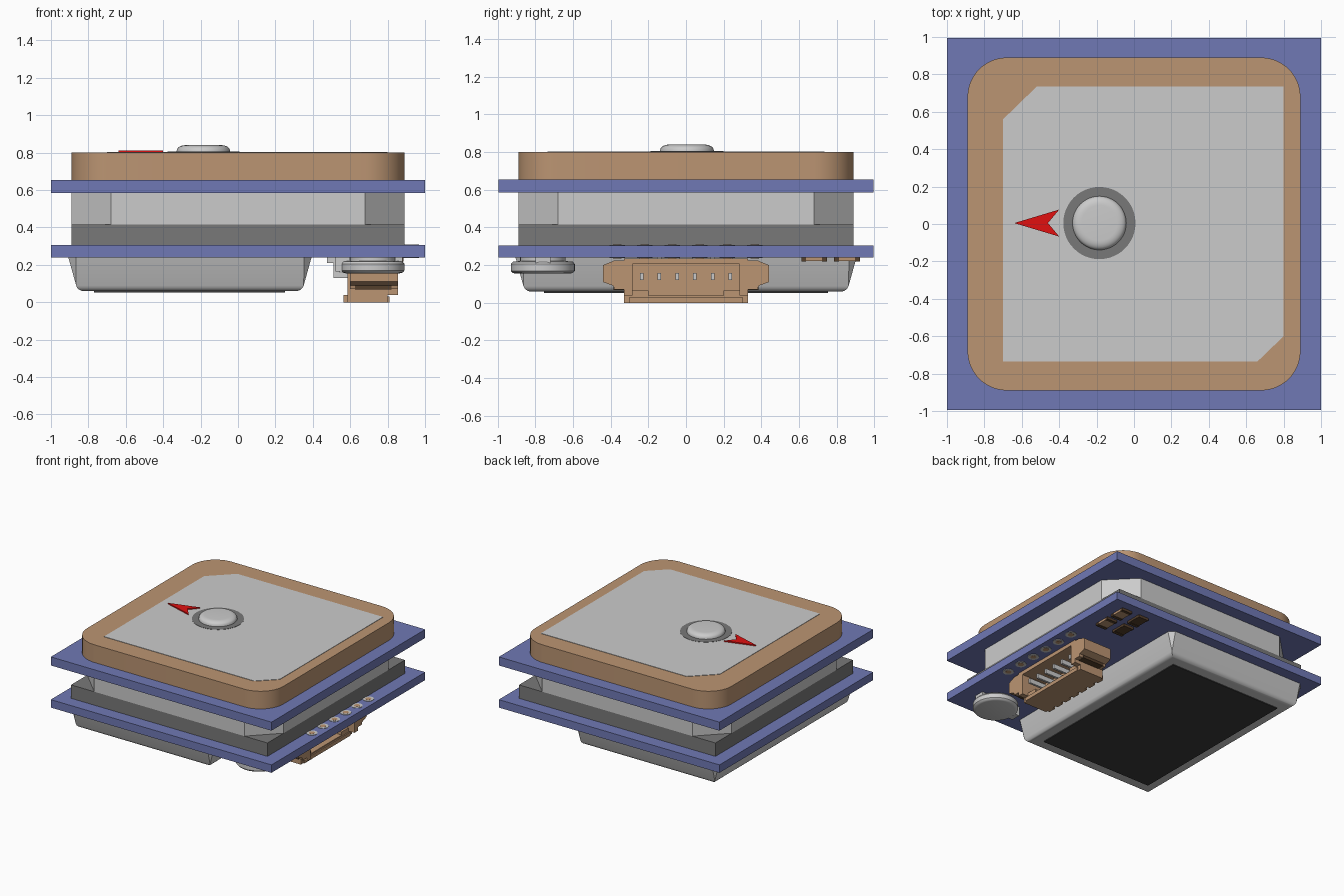
import bpy, bmesh
from math import sin, cos, pi, radians

if "Cube" in bpy.data.objects:
    bpy.data.objects.remove(bpy.data.objects["Cube"])


def material(name, rgb):
    m = bpy.data.materials.new(name)
    m.diffuse_color = (*rgb, 1)
    m.use_nodes = True
    m.node_tree.nodes["Principled BSDF"].inputs["Base Color"].default_value = m.diffuse_color
    return m


BLUE = material("board_blue", (0.16, 0.19, 0.46))
TAN = material("ceramic_tan", (0.50, 0.30, 0.17))
DARK = material("dark_grey", (0.19, 0.19, 0.19))
BLACK = material("label_black", (0.045, 0.045, 0.045))
BROWN = material("slot_brown", (0.09, 0.05, 0.025))
RED = material("arrow_red", (0.75, 0.005, 0.005))


def finish(name, bm, mat=None, smooth=False):
    bmesh.ops.recalc_face_normals(bm, faces=bm.faces)
    me = bpy.data.meshes.new(name)
    bm.to_mesh(me)
    bm.free()
    ob = bpy.data.objects.new(name, me)
    bpy.context.collection.objects.link(ob)
    if mat:
        me.materials.append(mat)
    if smooth:
        bpy.ops.object.select_all(action='DESELECT')
        ob.select_set(True)
        bpy.context.view_layer.objects.active = ob
        bpy.ops.object.shade_smooth_by_angle(angle=radians(35))
    return ob


def add_prism(bm, pts, z0, z1):
    lo = [bm.verts.new((x, y, z0)) for x, y in pts]
    hi = [bm.verts.new((x, y, z1)) for x, y in pts]
    bm.faces.new(lo[::-1])
    bm.faces.new(hi)
    for i in range(len(pts)):
        j = (i + 1) % len(pts)
        bm.faces.new((lo[i], lo[j], hi[j], hi[i]))


def prism(name, pts, z0, z1, mat=None, smooth=False):
    bm = bmesh.new()
    add_prism(bm, pts, z0, z1)
    return finish(name, bm, mat, smooth)


def boxes(name, specs, mat=None):
    """Each spec is x0, x1, y0, y1, z0, z1."""
    bm = bmesh.new()
    for x0, x1, y0, y1, z0, z1 in specs:
        add_prism(bm, [(x0, y0), (x1, y0), (x1, y1), (x0, y1)], z0, z1)
    return finish(name, bm, mat)


def circle(cx, cy, r, n=32):
    return [(cx + r * cos(2 * pi * i / n), cy + r * sin(2 * pi * i / n)) for i in range(n)]


def rounded_square(h, r, n=12):
    return [(sx * (h - r) + r * cos(a0 + pi / 2 * i / n), sy * (h - r) + r * sin(a0 + pi / 2 * i / n))
            for sx, sy, a0 in ((1, 1, 0), (-1, 1, pi / 2), (-1, -1, pi), (1, -1, 1.5 * pi))
            for i in range(n + 1)]


def lathe(name, cx, cy, profile, mat=None, n=48):
    bm = bmesh.new()
    rings = [[bm.verts.new((x, y, z)) for x, y in circle(cx, cy, r, n)] for r, z in profile]
    bm.faces.new(rings[0])
    bm.faces.new(rings[-1])
    for a, b in zip(rings, rings[1:]):
        for i in range(n):
            j = (i + 1) % n
            bm.faces.new((a[i], a[j], b[j], b[i]))
    return finish(name, bm, mat, True)


# Circuit boards
boxes("lower_board", [(-1, 1, -.995, .995, .24, .305)], BLUE)
boxes("upper_board", [(-1, 1, -.995, .995, .585, .655)], BLUE)

# Foam pad and chamfered shield between the boards
boxes("foam_pad", [(-.89, .89, -.89, .89, .305, .415)], DARK)
a, b = .89, .68
prism("middle_shield", [(a, -b), (a, b), (b, a), (-b, a), (-a, b), (-a, -b), (-b, -a), (b, -a)],
      .415, .585)

# Ceramic antenna with metal patch
prism("ceramic_antenna", rounded_square(.89, .21), .655, .80, TAN, True)
prism("antenna_patch", [(-.70, -.735), (.66, -.735), (.80, -.60), (.80, .735), (-.52, .735), (-.70, .56)],
      .799, .803)

# Feed pin and its ring
lathe("pin_ring", -.185, .005, [(.193, .80), (.193, .805)], DARK)
lathe("feed_pin", -.185, .005,
      [(.144, .803), (.143, .81)] + [(.095 + .047 * cos(t * pi / 12), .812 + .028 * sin(t * pi / 12))
                                     for t in range(1, 7)])

# Direction arrow
prism("direction_arrow", [(-.64, .005), (-.40, -.067), (-.46, .005), (-.40, .077)], .802, .812, RED)

# Lower shield can: flared walls, open-looking corners, rounded bottom edge
bm = bmesh.new()
cx = -.257
bot = [bm.verts.new((cx + sx * .60, sy * .855, .06)) for sx, sy in ((1, 1), (-1, 1), (-1, -1), (1, -1))]
top = []
for sx, sy in ((1, 1), (-1, 1), (-1, -1), (1, -1)):
    pair = [bm.verts.new((cx + sx * .65, sy * .865, .24)), bm.verts.new((cx + sx * .61, sy * .905, .24))]
    top += pair if sx * sy > 0 else pair[::-1]
floor = bm.faces.new(bot)
bm.faces.new(top)
for i in range(4):
    j = (i + 1) % 4
    bm.faces.new((bot[i], bot[j], top[2 * j], top[2 * i + 1]))
    bm.faces.new((bot[i], top[2 * i + 1], top[2 * i]))
bmesh.ops.bevel(bm, geom=list(floor.edges), offset=.03, segments=4, profile=.5, affect='EDGES')
finish("lower_shield", bm, None, True)
boxes("shield_label", [(-.77, .25, -.755, .755, .053, .062)], BLACK)

# Connector housing, open towards +x
pin_y = [-.235 + .094 * i for i in range(6)]
housing = [(.585, .80, -.33, .33, 0, .04),      # floor
           (.585, .635, -.33, .33, .03, .235),  # back wall
           (.585, .855, -.33, .33, .205, .235)]  # ceiling
housing += [(.565, .585, y - .03, y + .03, 0, .04) for y in [-.282 + .094 * i for i in range(7)]]
for s in (-1, 1):
    ys = lambda u, v: tuple(sorted((s * u, s * v)))
    housing += [(.585, .855, *ys(.285, .33), .04, .235),
                (.585, .80, *ys(.20, .30), .035, .065)]
boxes("connector_housing", housing, TAN)

# Connector side wings, chamfered in the y-z plane, with dark slots
for s, side in ((-1, "front"), (1, "back")):
    bm = bmesh.new()
    add_prism(bm, [(.32, .07), (.38, .07), (.385, .09), (.44, .11), (.44, .20), (.38, .225), (.32, .225)],
              .60, .855)
    for v in bm.verts:
        u, w, x = v.co
        v.co = (x, s * u, w)
    finish(f"connector_wing_{side}", bm, TAN)
    boxes(f"connector_slot_{side}", [(.625, .82, *sorted((s * .32, s * .386)), .068, .106)], BROWN)

# Contact pins and solder tails
contacts = []
for y in pin_y:
    contacts += [(.62, .83, y - .009, y + .009, .12, .158),
                 (.53, .60, y - .012, y + .012, .13, .16),
                 (.51, .545, y - .012, y + .012, .13, .235),
                 (.475, .545, y - .012, y + .012, .21, .241)]
boxes("contact_pins", contacts)

# Coin battery with rounded rims
lathe("round_battery", .72, -.76,
      [(.145, .155), (.16, .159), (.17, .17), (.17, .205), (.16, .218), (.12, .222), (.12, .241)])
boxes("battery_tabs", [(.52, .60, -.80, -.72, .165, .241), (.84, .88, -.80, -.72, .21, .241)])

# Small chips with end caps
for i, (x, mat) in enumerate(((.84, TAN), (.68, BROWN))):
    for k, y in enumerate((.68, .855)):
        boxes(f"chip_{i}_{k}", [(x - .045, x + .045, y - .045, y + .045, .222, .241)], mat)
        boxes(f"chip_caps_{i}_{k}", [(x - .046, x + .046, y + s * .055 - .013, y + s * .055 + .013, .219, .241)
                                     for s in (-1, 1)], BROWN)

# Row of plated holes along the edge
pads, cores = bmesh.new(), bmesh.new()
for i in range(6):
    y = -.365 + .146 * i
    add_prism(pads, circle(.925, y, .042, 24), .237, .308)
    add_prism(cores, circle(.925, y, .023, 24), .236, .309)
finish("hole_pads", pads, None, True)
finish("hole_cores", cores, TAN, True)

# Foot of the connector: centre tongue resting at z = 0
boxes("connector_tongue", [(.80, .81, -.30, .30, 0, .03)], TAN)
